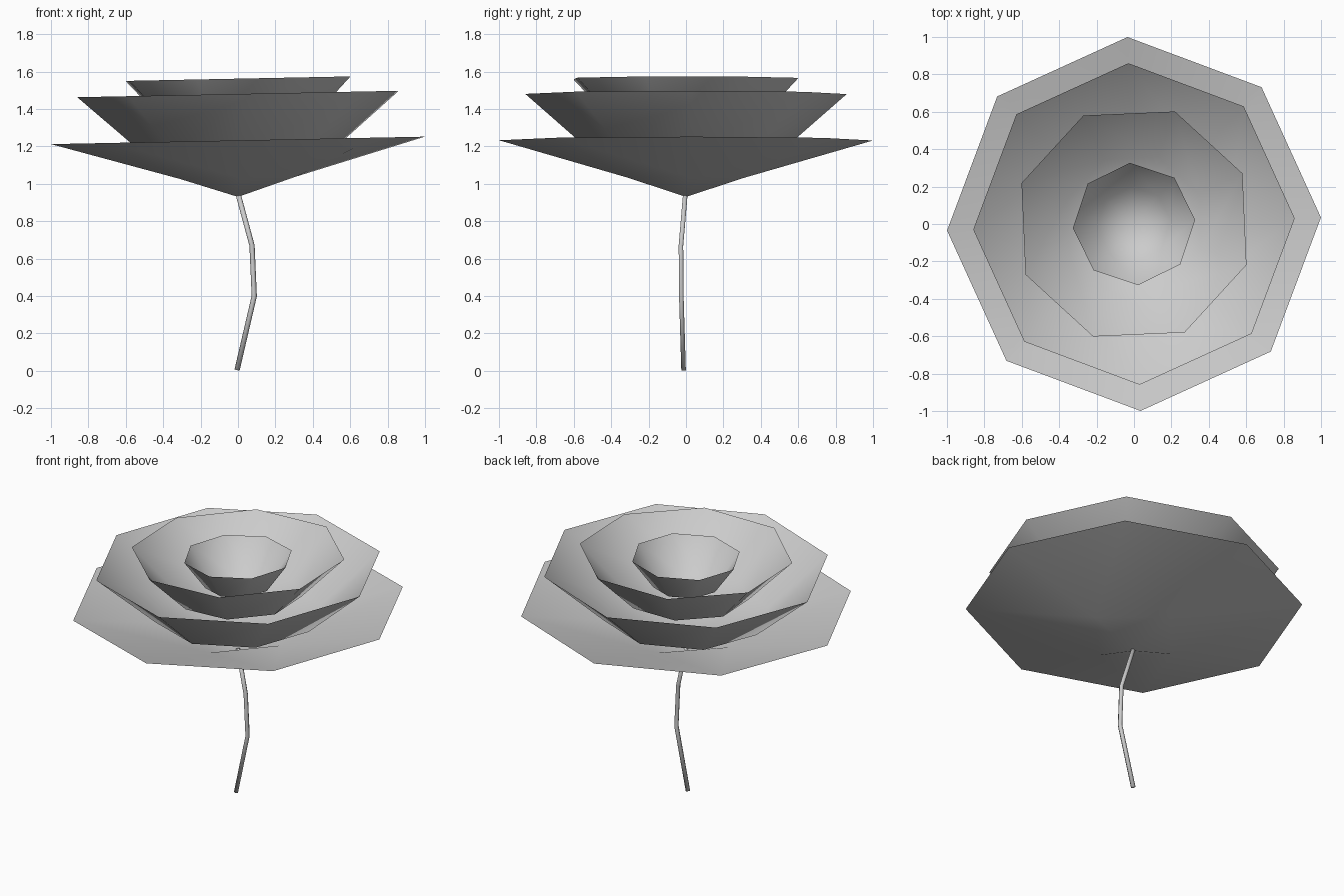
import bpy, bmesh, math
from mathutils import Vector

if "Cube" in bpy.data.objects:
    bpy.data.objects.remove(bpy.data.objects["Cube"])

grey = bpy.data.materials.new("plain grey")
grey.diffuse_color = (0.6, 0.6, 0.6, 1)
grey.use_nodes = True
grey.node_tree.nodes["Principled BSDF"].inputs["Base Color"].default_value = grey.diffuse_color


def finish(bm, name, recalc=False):
    if recalc:
        bmesh.ops.recalc_face_normals(bm, faces=bm.faces)
    for f in bm.faces:
        f.smooth = True
    me = bpy.data.meshes.new(name)
    bm.to_mesh(me)
    bm.free()
    me.materials.append(grey)
    ob = bpy.data.objects.new(name, me)
    bpy.context.collection.objects.link(ob)
    return ob


def ring(bm, n, r, z, turn):
    # slightly tilted: the right side is a little higher
    out = []
    for i in range(n):
        a = math.radians(turn) + 2 * math.pi * i / n
        x, y = r * math.cos(a), r * math.sin(a)
        out.append(bm.verts.new((x, y, z + 0.02 * x)))
    return out


def petal_cup(name, apex_z, mid_n, mid_r, mid_z, rim_r, rim_z, turn):
    # thin open cup: centre point, middle ring, eight-sided rim
    bm = bmesh.new()
    tip = bm.verts.new((0, 0, apex_z))
    mid = ring(bm, mid_n, mid_r, mid_z, turn)
    rim = ring(bm, 8, rim_r, rim_z, turn)
    for i in range(mid_n):
        a, b = mid[i], mid[(i + 1) % mid_n]
        bm.faces.new((tip, a, b))
        if mid_n == 8:
            bm.faces.new((a, rim[i], rim[(i + 1) % 8], b))
        else:
            p, q, s = rim[2 * i], rim[2 * i + 1], rim[(2 * i + 2) % 8]
            bm.faces.new((a, p, q))
            bm.faces.new((a, q, b))
            bm.faces.new((b, q, s))
    finish(bm, name)


# petal layers, outside to inside
petal_cup("outer_petals", 0.93, 4, 0.31, 1.032, 1.00, 1.232, 2)
petal_cup("second_petals", 1.03, 8, 0.50, 1.165, 0.86, 1.48, 2)
petal_cup("third_petals", 1.17, 8, 0.38, 1.30, 0.64, 1.562, 25)
petal_cup("inner_petals", 1.27, 8, 0.20, 1.36, 0.328, 1.54, 4)

# bent stem
path = [Vector(p) for p in ((-0.005, -0.013, 0.004), (0.087, -0.025, 0.4),
                            (0.075, -0.027, 0.67), (0.002, -0.004, 0.94))]
bm = bmesh.new()
rows = []
for i, p in enumerate(path):
    d = (path[min(i + 1, 3)] - path[max(i - 1, 0)]).normalized()
    u = d.cross(Vector((0, 1, 0))).normalized()
    v = d.cross(u)
    rows.append([bm.verts.new(p + 0.014 * (u * math.cos(k * math.pi / 3) + v * math.sin(k * math.pi / 3)))
                 for k in range(6)])
for r0, r1 in zip(rows, rows[1:]):
    for k in range(6):
        bm.faces.new((r0[k], r0[(k + 1) % 6], r1[(k + 1) % 6], r1[k]))
bm.faces.new(rows[0])
bm.faces.new(rows[-1])
finish(bm, "stem", True)
